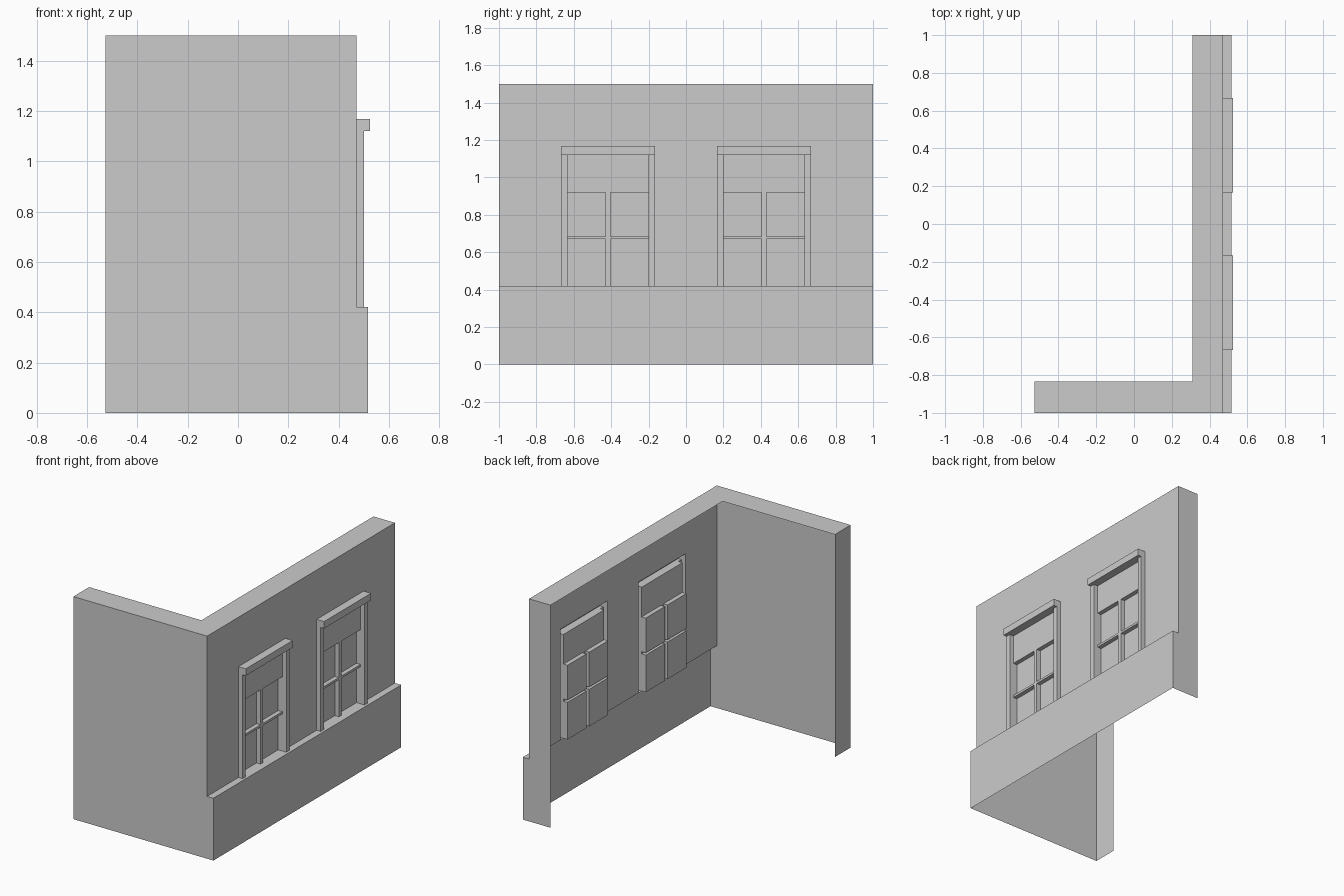
import bpy, bmesh

if "Cube" in bpy.data.objects:
    bpy.data.objects.remove(bpy.data.objects["Cube"])

WALL, PLINTH, BACK = 0.47, 0.517, 0.31     # x of wall face, plinth face, inner edge
LEFT, INNER_Y = -0.527, -0.833             # end of side wall, its inner edge
SILL, TOP = 0.42, 1.5
WIN_C, WIN_H, LIGHT_H, BAR_H = 0.417, 0.25, 0.217, 0.014
HEAD_Z, HEAD_TOP = 1.12, 1.167


def make(name, polys, mirror=False):
    """Open sheet object from a list of polygons, welded along shared edges."""
    bm = bmesh.new()
    for poly in polys:
        bm.faces.new([bm.verts.new(p) for p in poly])
    bmesh.ops.remove_doubles(bm, verts=bm.verts[:], dist=1e-5)
    bmesh.ops.dissolve_limit(bm, angle_limit=0.01, verts=bm.verts[:], edges=bm.edges[:])
    me = bpy.data.meshes.new(name)
    bm.to_mesh(me)
    bm.free()
    ob = bpy.data.objects.new(name, me)
    bpy.context.collection.objects.link(ob)
    if mirror:
        mod = ob.modifiers.new("Mirror", 'MIRROR')
        mod.use_axis = (False, True, False)
    return ob


def relief(ys, zs, depth, edge):
    """Stepped sheet facing +x: depth(y, z) gives x per cell, None leaves a hole."""
    polys = []
    ny, nz = len(ys) - 1, len(zs) - 1

    def cell(i, j):
        if 0 <= i < ny and 0 <= j < nz:
            return depth((ys[i] + ys[i + 1]) / 2, (zs[j] + zs[j + 1]) / 2)
        return edge

    for i in range(ny + 1):
        for j in range(nz + 1):
            x = cell(i, j)
            if i < ny and j < nz and x is not None:
                a, b, c, d = ys[i], ys[i + 1], zs[j], zs[j + 1]
                polys.append([(x, a, c), (x, b, c), (x, b, d), (x, a, d)])
            # steps towards the previous cell in y and z
            if j < nz:
                p, c, d = cell(i - 1, j), zs[j], zs[j + 1]
                if None not in (p, x) and p != x:
                    y = ys[i]
                    polys.append([(p, y, c), (x, y, c), (x, y, d), (p, y, d)])
            if i < ny:
                p, a, b = cell(i, j - 1), ys[i], ys[i + 1]
                on_plinth = j == 0 and x is not None and x > WALL
                if None not in (p, x) and p != x and not on_plinth:
                    z = zs[j]
                    polys.append([(p, a, z), (p, b, z), (x, b, z), (x, a, z)])
    return polys


# Window: projecting jambs and lintel, flush blind and bars, four recessed panes
def window_depth(y, z):
    off = abs(y - WIN_C)
    if z > HEAD_Z:
        return 0.525
    if off > LIGHT_H:
        return 0.50
    if off < BAR_H or z > 0.92 or 0.67 < z < 0.685:
        return WALL
    return 0.44


offsets = [-WIN_H, -LIGHT_H, -BAR_H, BAR_H, LIGHT_H, WIN_H]
make("windows", relief([WIN_C + o for o in offsets],
                       [SILL, 0.67, 0.685, 0.92, HEAD_Z, HEAD_TOP],
                       window_depth, WALL), mirror=True)


# Main wall face with two window openings
def wall_depth(y, z):
    return None if abs(abs(y) - WIN_C) < WIN_H and z < HEAD_TOP else WALL


lo, hi = WIN_C - WIN_H, WIN_C + WIN_H
make("main_wall", relief([-1, -hi, -lo, lo, hi, 1], [SILL, HEAD_TOP, TOP],
                         wall_depth, None))

# Plinth face and its top ledge
make("plinth", [
    [(PLINTH, -1, 0), (PLINTH, 1, 0), (PLINTH, 1, SILL), (PLINTH, -1, SILL)],
    [(WALL, -1, SILL), (PLINTH, -1, SILL), (PLINTH, 1, SILL), (WALL, 1, SILL)]])


# Stepped profile shared by the side wall and the far end of the main wall
def profile(x0, y):
    return [(x, y, z) for x, z in [(x0, 0), (PLINTH, 0), (PLINTH, SILL),
                                   (WALL, SILL), (WALL, TOP), (x0, TOP)]]


make("side_wall", [profile(LEFT, -1)])
make("main_wall_end", [profile(BACK, 1)[::-1]])
make("side_wall_end", [[(LEFT, INNER_Y, 0), (LEFT, -1, 0),
                        (LEFT, -1, TOP), (LEFT, INNER_Y, TOP)]])

# L-shaped coping across the wall tops
make("wall_top", [[(x, y, TOP) for x, y in [
    (LEFT, -1), (WALL, -1), (WALL, 1), (BACK, 1), (BACK, INNER_Y), (LEFT, INNER_Y)]]])
